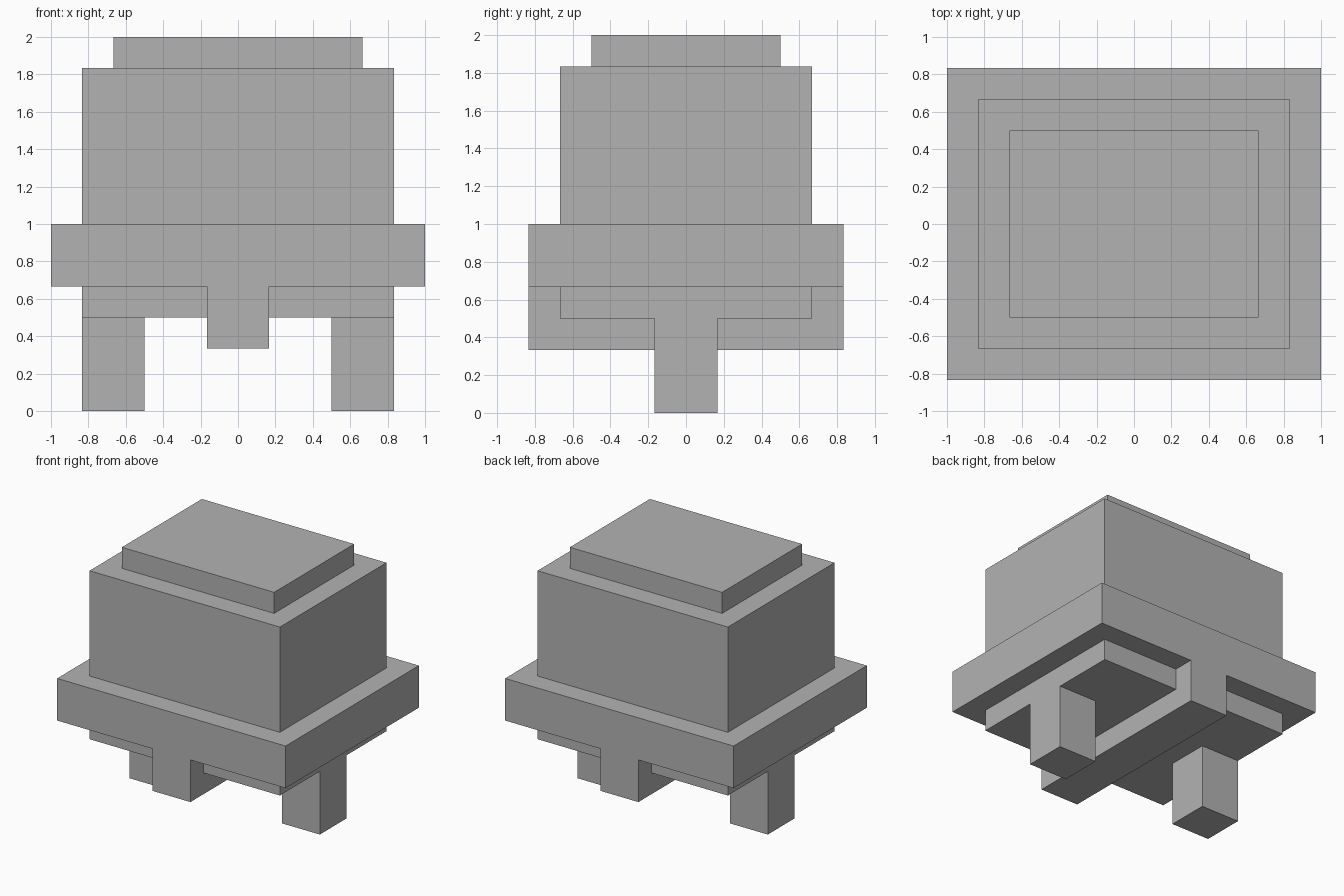
import bpy

if "Cube" in bpy.data.objects:
    bpy.data.objects.remove(bpy.data.objects["Cube"])

U = 1 / 6  # base module

grey = bpy.data.materials.new("plain_grey")
grey.diffuse_color = (0.45, 0.45, 0.45, 1)
grey.use_nodes = True
grey.node_tree.nodes["Principled BSDF"].inputs["Base Color"].default_value = grey.diffuse_color


def box(name, half_x, half_y, z0, z1, x=0):
    """Box with sizes in modules, centred on y = 0."""
    bpy.ops.mesh.primitive_cube_add(size=2, location=(x * U, 0, (z0 + z1) / 2 * U))
    ob = bpy.context.object
    ob.name = name
    ob.scale = (half_x * U, half_y * U, (z1 - z0) / 2 * U)
    bpy.ops.object.transform_apply(location=False, rotation=False, scale=True)
    ob.data.materials.append(grey)
    return ob


# Stacked body
box("top_cap", 4, 3, 11, 12)
box("main_body", 5, 4, 6, 11)
box("wide_flange", 6, 5, 4, 6)

# Underside: plate, front-to-back keel and two side legs
box("under_plate", 5, 4, 3, 4)
box("keel", 1, 5, 2, 4)
for side, name in ((-1, "left_leg"), (1, "right_leg")):
    box(name, 1, 1, 0, 3, x=4 * side)
